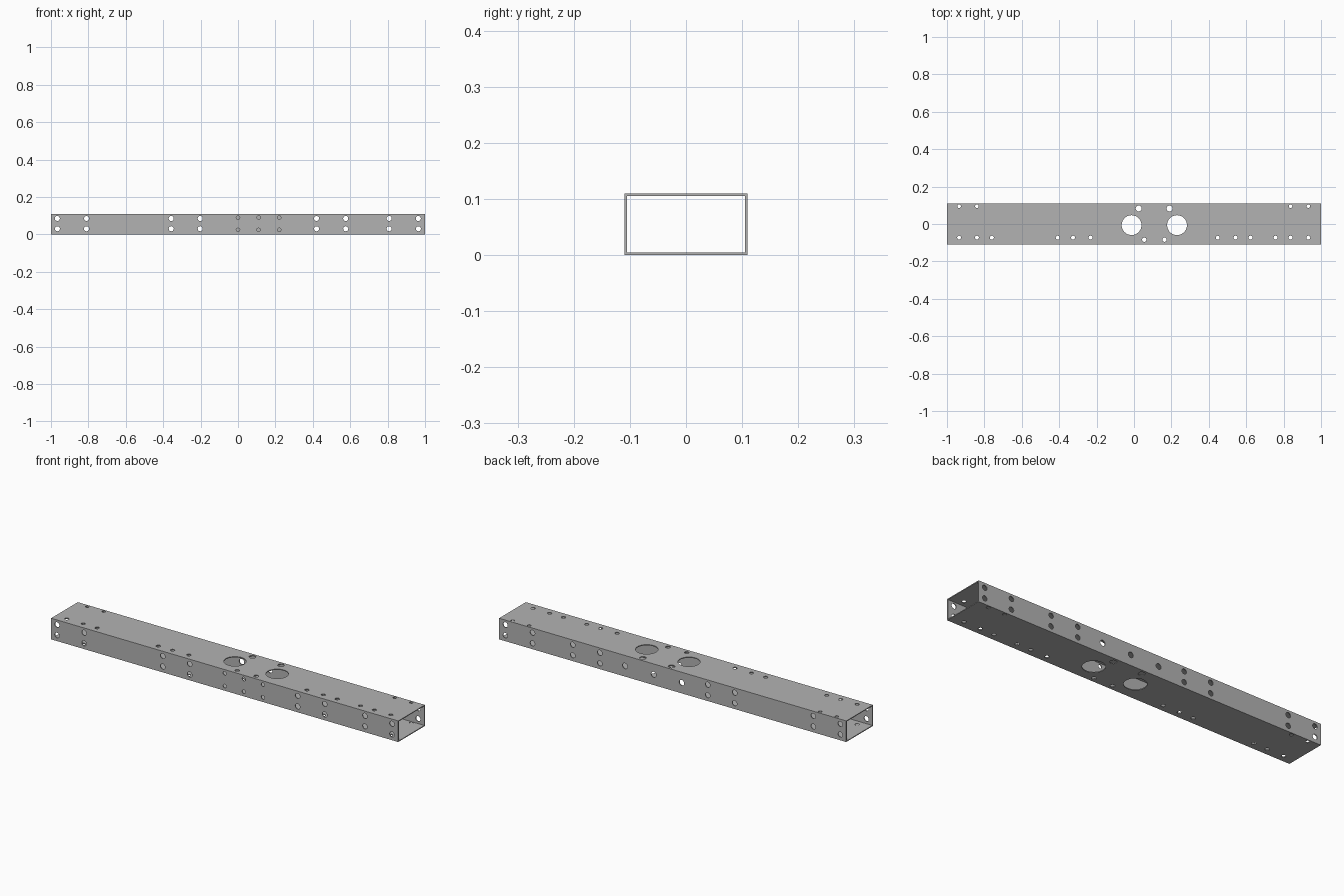
import bpy, bmesh, math
from mathutils import Matrix, Vector

cube = bpy.data.objects.get("Cube")
if cube:
    bpy.data.objects.remove(cube, do_unlink=True)

LENGTH, WIDTH, HEIGHT, WALL = 2.0, 0.219, 0.11, 0.0045

grey = bpy.data.materials.new("plain_grey")
grey.use_nodes = True
grey.diffuse_color = (0.45, 0.45, 0.45, 1)
grey.node_tree.nodes["Principled BSDF"].inputs["Base Color"].default_value = (0.45, 0.45, 0.45, 1)


def make_object(name, bm):
    bmesh.ops.recalc_face_normals(bm, faces=bm.faces)
    mesh = bpy.data.meshes.new(name)
    bm.to_mesh(mesh)
    bm.free()
    mesh.materials.append(grey)
    obj = bpy.data.objects.new(name, mesh)
    bpy.context.collection.objects.link(obj)
    return obj


# Open-ended rectangular tube: a ring profile swept along x
def rectangle(bm, inset):
    y, z = WIDTH / 2 - inset, HEIGHT / 2 - inset
    mid = HEIGHT / 2
    return [bm.verts.new((-LENGTH / 2, a * y, mid + b * z))
            for a, b in ((-1, -1), (1, -1), (1, 1), (-1, 1))]


bm = bmesh.new()
outer, inner = rectangle(bm, 0), rectangle(bm, WALL)
ring = []
for i in range(4):
    j = (i + 1) % 4
    ring.append(bm.faces.new((outer[i], outer[j], inner[j], inner[i])))
swept = bmesh.ops.extrude_face_region(bm, geom=ring, use_keep_orig=True)
bmesh.ops.translate(bm, vec=(LENGTH, 0, 0),
                    verts=[g for g in swept["geom"] if isinstance(g, bmesh.types.BMVert)])
tube = make_object("box_tube", bm)

# Short plugs, one through each wall, that cut the holes
cutter_bm = bmesh.new()
FRONT, BACK = -(WIDTH - WALL) / 2, (WIDTH - WALL) / 2
TOP, BOTTOM = HEIGHT - WALL / 2, WALL / 2


def plug(center, radius, rotation, sides):
    bmesh.ops.create_cone(cutter_bm, cap_ends=True, segments=sides, radius1=radius,
                          radius2=radius, depth=0.012,
                          matrix=Matrix.Translation(Vector(center)) @ rotation)


def side_hole(x, z, radius, walls):
    for y in walls:
        plug((x, y, z), radius, Matrix.Rotation(math.pi / 2, 4, 'X'), 24)


def vertical_hole(x, y, radius, sides=24):
    for z in (BOTTOM, TOP):
        plug((x, y, z), radius, Matrix.Identity(4), sides)


# Paired bolt holes through front and back
for x in (-0.966, -0.81, -0.357, -0.202, 0.42, 0.576, 0.808, 0.964):
    for z in (0.03, 0.085):
        side_hole(x, z, 0.0135, (FRONT, BACK))

# Small front holes and single back holes near the middle
for x in (0, 0.11, 0.22):
    for z in (0.024, 0.09):
        side_hole(x, z, 0.0095, (FRONT,))
for x in (-0.052, 0.11, 0.275):
    side_hole(x, 0.055, 0.0145, (BACK,))

# Large openings and the holes around them
for x in (-0.013, 0.23):
    vertical_hole(x, -0.006, 0.053, 48)
for x in (0.025, 0.19):
    vertical_hole(x, 0.083, 0.016)
for x in (0.055, 0.163):
    vertical_hole(x, -0.084, 0.0115)

# Edge rows of rivet holes
for x in (-0.935, -0.84, 0.837, 0.932):
    vertical_hole(x, 0.095, 0.0095)
for x in (-0.935, -0.84, -0.76, -0.408, -0.326, -0.232,
          0.448, 0.543, 0.623, 0.757, 0.837, 0.932):
    vertical_hole(x, -0.073, 0.0105)

cutter = make_object("hole_cutter", cutter_bm)
cutter.hide_render = True

# Cut the holes, then drop the cutter
cut = tube.modifiers.new("holes", 'BOOLEAN')
cut.operation = 'DIFFERENCE'
cut.solver = 'EXACT'
cut.object = cutter
for obj in bpy.context.selected_objects:
    obj.select_set(False)
bpy.context.view_layer.objects.active = tube
tube.select_set(True)
bpy.ops.object.modifier_apply(modifier=cut.name)
bpy.data.objects.remove(cutter, do_unlink=True)
bpy.ops.object.shade_smooth_by_angle(angle=math.radians(30))
